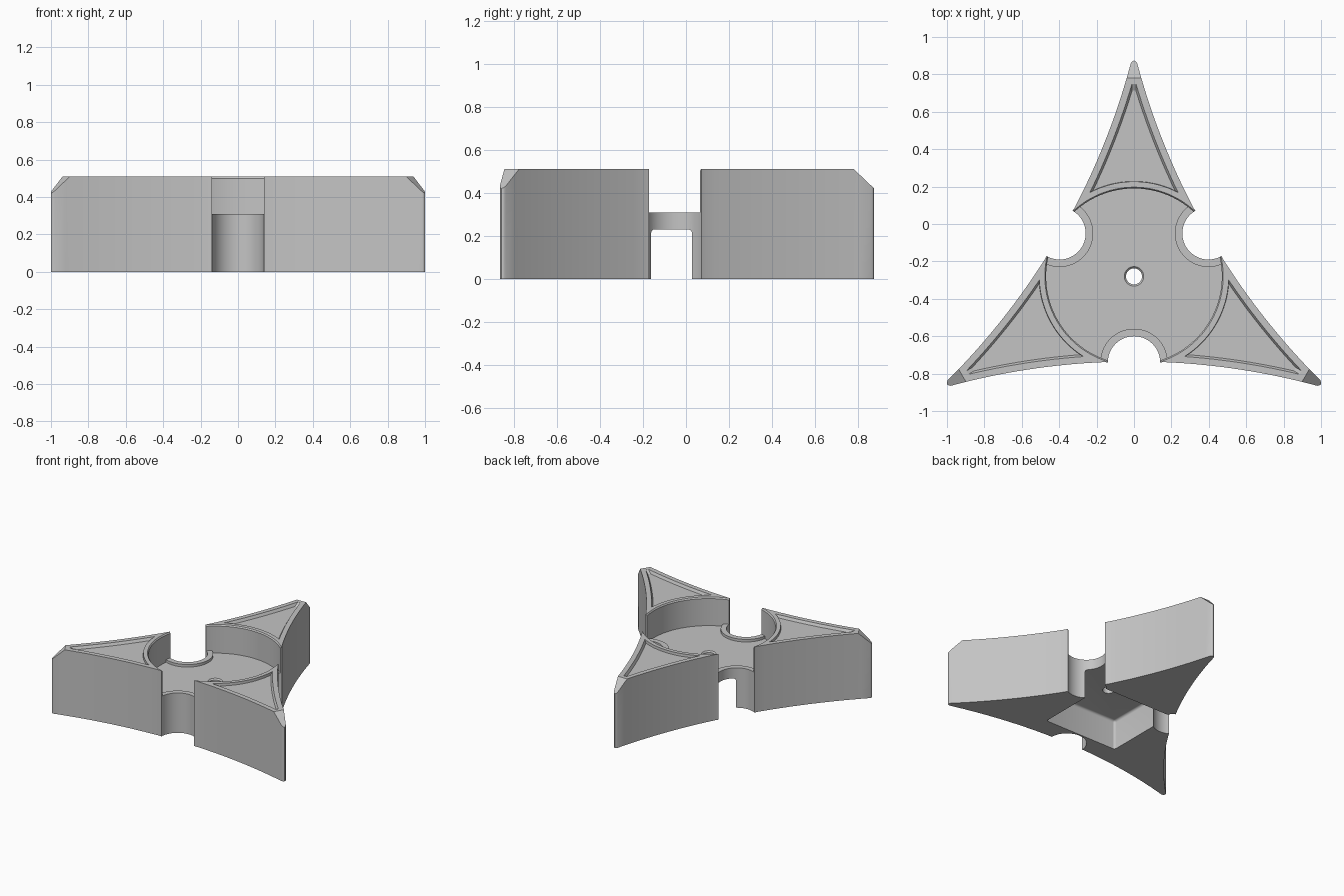
import bpy, bmesh, math
from mathutils import Matrix, Vector

if "Cube" in bpy.data.objects:
    bpy.data.objects.remove(bpy.data.objects["Cube"], do_unlink=True)

HEIGHT = 0.51
SAG, SPAN, MID = 0.13, 0.98, -0.455          # concave side between two tips
R = (SPAN**2 + SAG**2) / (2 * SAG)
NOTCH_Y, NOTCH_R = -0.46, 0.14
HUB_Y = -0.28


def spin(points, k):
    a = k * 2 * math.pi / 3
    c, s = math.cos(a), math.sin(a)
    return [(x * c - y * s, x * s + y * c) for x, y in points]


def side(x0, x1, n, offset=0.0):
    """Points along the concave side, offset into the body."""
    xs = [x0 + (x1 - x0) * i / n for i in range(n + 1)]
    return [(x, MID - R + math.sqrt((R + offset)**2 - x * x)) for x in xs]


def arc(r, a0, a1, n, cx=0.0, cy=0.0):
    angles = [a0 + (a1 - a0) * i / n for i in range(n + 1)]
    return [(cx + r * math.cos(a), cy + r * math.sin(a)) for a in angles]


def circle(r, n=96, cx=0.0, cy=0.0):
    return arc(r, 0, 2 * math.pi, n, cx, cy)[:-1]


def loft(name, sections):
    """Solid through matching outlines, each given as (points, z)."""
    bm = bmesh.new()
    rings = [[bm.verts.new((x, y, z)) for x, y in pts] for pts, z in sections]
    for low, high in zip(rings, rings[1:]):
        for i in range(len(low)):
            j = (i + 1) % len(low)
            bm.faces.new((low[i], low[j], high[j], high[i]))
    bm.faces.new(rings[0][::-1])
    bm.faces.new(rings[-1])
    bmesh.ops.recalc_face_normals(bm, faces=bm.faces)
    mesh = bpy.data.meshes.new(name)
    bm.to_mesh(mesh)
    bm.free()
    ob = bpy.data.objects.new(name, mesh)
    bpy.context.collection.objects.link(ob)
    return ob


def cut(target, cutter):
    mod = target.modifiers.new("cut", 'BOOLEAN')
    mod.operation, mod.solver, mod.object = 'DIFFERENCE', 'EXACT', cutter
    bpy.context.view_layer.objects.active = target
    bpy.ops.object.modifier_apply(modifier=mod.name)
    bpy.data.objects.remove(cutter, do_unlink=True)


# Three-pointed body with a round notch in the middle of each side
one_side = (side(-SPAN, -0.16, 14)
            + arc(NOTCH_R, math.pi, 0, 28, 0, NOTCH_Y)
            + side(0.16, SPAN, 14))
tip_angle = -math.pi / 6
for reach, turn in ((1.15, -0.008), (1.154, 0), (1.15, 0.008)):
    a = tip_angle + turn
    one_side.append((reach * math.cos(a), reach * math.sin(a)))
outline = [p for k in range(3) for p in spin(one_side, k)]
body = loft("star_body", [(outline, 0), (outline, HEIGHT)])

# Sloped tips
bm = bmesh.new()
bm.from_mesh(body.data)
for k in range(3):
    (dx, dy), = spin([(0, 1)], k)
    res = bmesh.ops.bisect_plane(
        bm, geom=bm.verts[:] + bm.edges[:] + bm.faces[:],
        plane_co=Vector((dx * 1.06, dy * 1.06, HEIGHT)),
        plane_no=Vector((dx * 0.95, dy * 0.95, 1)), clear_outer=True)
    rim = [e for e in res["geom_cut"] if isinstance(e, bmesh.types.BMEdge)]
    bmesh.ops.edgeloop_fill(bm, edges=rim)
bmesh.ops.recalc_face_normals(bm, faces=bm.faces)
bm.to_mesh(body.data)
bm.free()

# Round central recess, leaving a low rim around each notch
recess = loft("recess_cutter", [(circle(0.47), 0.29), (circle(0.47), 0.50),
                                (circle(0.484), 0.52), (circle(0.484), 0.6)])
for k in range(3):
    (cx, cy), = spin([(0, NOTCH_Y)], k)
    ring = circle(0.18, 64, cx, cy)
    cut(recess, loft("notch_rim", [(ring, 0.2), (ring, 0.31)]))
cut(body, recess)


# Sunken panel on each arm
def panel(offset, x0, x1):
    right = spin(side(x0, x1, 12, offset), 1)
    left = [(-x, y) for x, y in reversed(right)]
    x, y = right[0]
    a = math.atan2(y, x)
    return right + left + arc(math.hypot(x, y), math.pi - a, a, 24)[1:-1]


for k in range(3):
    low = spin(panel(0.047, 0.288, 0.855), k)
    high = spin(panel(0.036, 0.270, 0.885), k)
    cut(body, loft("panel_cutter", [(low, 0.49), (high, 0.509), (high, 0.6)]))

# Square pocket underneath, with softened inner corners
px, py = 0.315, 0.308
square = [(-px, -py), (px, -py), (px, py), (-px, py)]
pocket = loft("pocket_cutter", [(square, -0.1), (square, 0.23)])
bm = bmesh.new()
bm.from_mesh(pocket.data)
soft = [e for e in bm.edges if max(v.co.z for v in e.verts) > 0.2]
bmesh.ops.bevel(bm, geom=soft, offset=0.018, segments=4, profile=0.5,
                affect='EDGES')
bm.to_mesh(pocket.data)
bm.free()
cut(body, pocket)

# Centre hole with a chamfered mouth
cut(body, loft("hole_cutter", [(circle(0.043, 40), 0.15),
                               (circle(0.043, 40), 0.28),
                               (circle(0.061, 40), 0.30)]))

# Placement, colour and shading
body.data.transform(Matrix.Translation((0, HUB_Y, 0)))
grey = bpy.data.materials.new("plain grey")
grey.use_nodes = True
colour = (0.55, 0.55, 0.55, 1)
grey.diffuse_color = colour
grey.node_tree.nodes["Principled BSDF"].inputs["Base Color"].default_value = colour
body.data.materials.clear()
body.data.materials.append(grey)
for poly in body.data.polygons:
    poly.material_index = 0
bpy.ops.object.select_all(action='DESELECT')
body.select_set(True)
bpy.context.view_layer.objects.active = body
bpy.ops.object.shade_smooth_by_angle(angle=math.radians(25))
